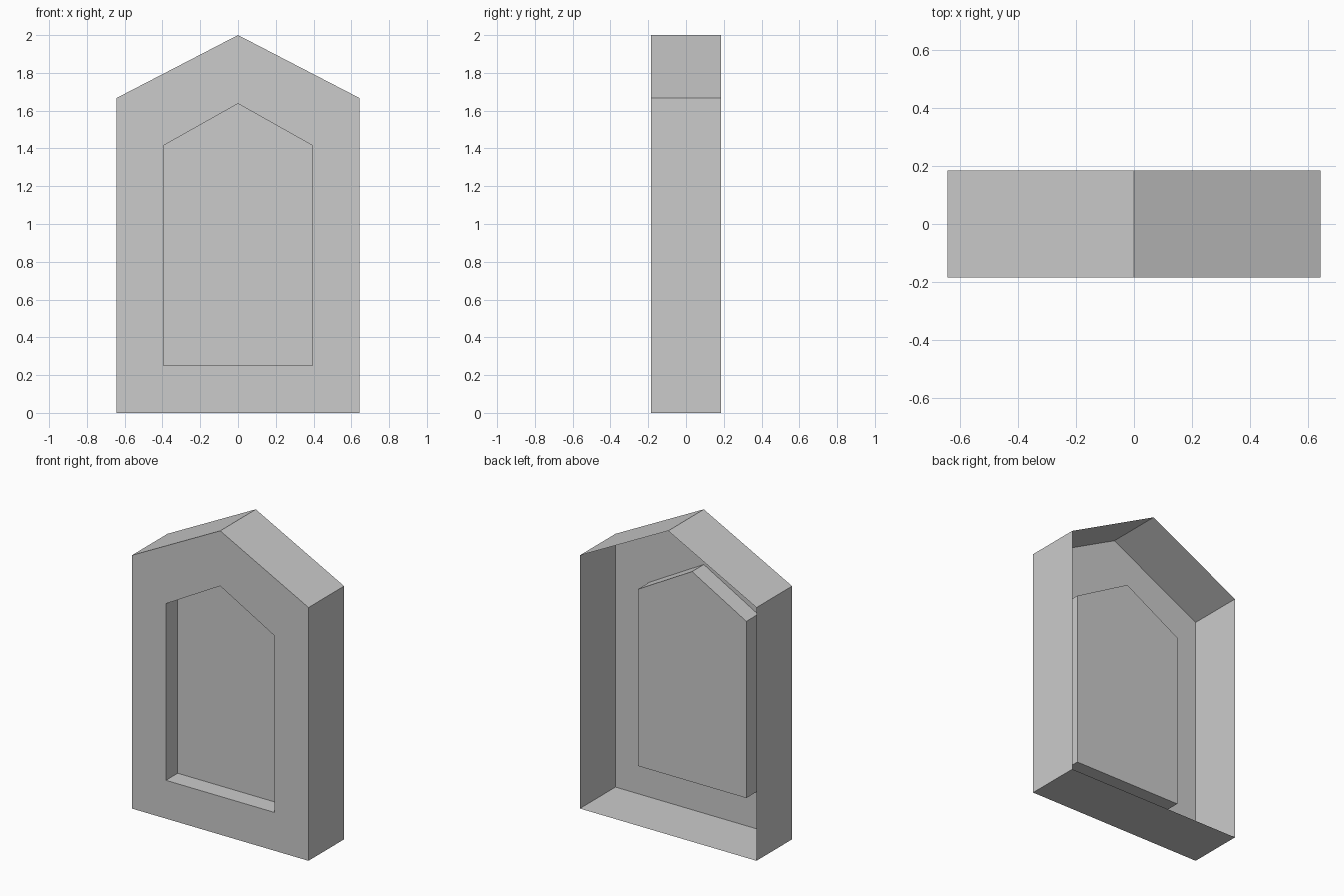
import bpy
import bmesh

cube = bpy.data.objects.get("Cube")
if cube:
    bpy.data.objects.remove(cube, do_unlink=True)

grey = bpy.data.materials.new("plain grey")
grey.use_nodes = True
colour = (0.6, 0.6, 0.6, 1)
grey.diffuse_color = colour
grey.node_tree.nodes["Principled BSDF"].inputs["Base Color"].default_value = colour

FRONT, BACK, RECESS = -0.185, 0.185, -0.063


def gable(bm, half, bottom, eave, peak, y):
    """Ring of vertices with the pointed window outline, at depth y."""
    outline = [(-half, bottom), (half, bottom), (half, eave), (0, peak), (-half, eave)]
    return [bm.verts.new((x, y, z)) for x, z in outline]


def bridge(bm, a, b):
    """Band of quads between two rings."""
    for i in range(len(a)):
        j = (i + 1) % len(a)
        bm.faces.new((a[i], a[j], b[j], b[i]))


# Thin shell: outer walls, front frame, recess walls and recessed panel, open at the back
bm = bmesh.new()
outer = (0.643, 0, 1.667, 2)
inner = (0.395, 0.252, 1.415, 1.637)
rings = [gable(bm, *outer, BACK), gable(bm, *outer, FRONT),
         gable(bm, *inner, FRONT), gable(bm, *inner, RECESS)]
for a, b in zip(rings, rings[1:]):
    bridge(bm, a, b)
bm.faces.new(rings[-1])

mesh = bpy.data.meshes.new("window_niche")
bm.to_mesh(mesh)
bm.free()
mesh.materials.append(grey)
niche = bpy.data.objects.new("window_niche", mesh)
bpy.context.collection.objects.link(niche)
